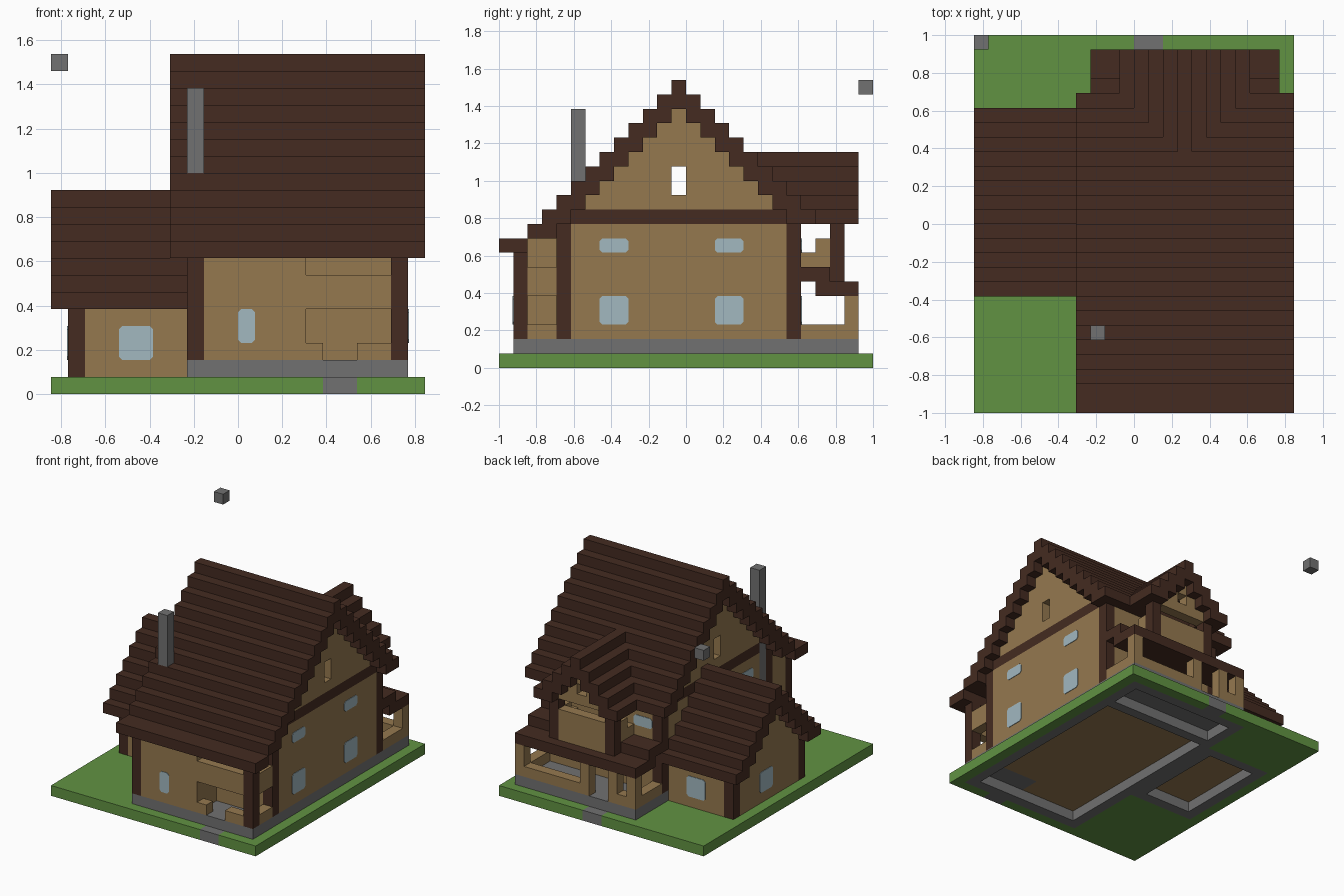
import bpy
import bmesh
from mathutils import Vector

UNIT = 2 / 26                      # one block of the grid
ORIGIN = Vector((-11, -13, 0))     # grid corner to centred frame

# Named grid lines: x
LEFT, RIGHT, WING, PORCH = 8, 20, 1, 15
# y
FRONT, RECESS, REAR, DECK = 1, 4, 20, 24
WING_FRONT, WING_REAR, BALCONY = 9, 19, 23
# z
SOIL, FLOOR, RAIL, LINTEL, SHELF, BEAM = 1, 2, 3, 5, 6, 10

if "Cube" in bpy.data.objects:
    bpy.data.objects.remove(bpy.data.objects["Cube"])


def make_material(name, red, green, blue):
    material = bpy.data.materials.new(name)
    material.use_nodes = True
    material.diffuse_color = (red, green, blue, 1)
    shader = material.node_tree.nodes["Principled BSDF"]
    shader.inputs["Base Color"].default_value = (red, green, blue, 1)
    shader.inputs["Roughness"].default_value = 0.9
    return material


WOOD = make_material("dark_wood", 0.058, 0.024, 0.015)
PLASTER = make_material("tan_plaster", 0.30, 0.19, 0.078)
GRASS = make_material("grass_green", 0.12, 0.29, 0.055)
STONE = make_material("stone_grey", 0.165, 0.165, 0.165)
GLASS = make_material("pale_blue_glass", 0.36, 0.48, 0.53)


def finish(name, material, bm):
    """Turn a bmesh in grid units into an object."""
    for vert in bm.verts:
        vert.co = (vert.co + ORIGIN) * UNIT
    mesh = bpy.data.meshes.new(name)
    bm.to_mesh(mesh)
    bm.free()
    mesh.materials.append(material)
    obj = bpy.data.objects.new(name, mesh)
    bpy.context.scene.collection.objects.link(obj)
    return obj


def span(value):
    """A single number means one block; a pair is a start and an end."""
    return value if isinstance(value, tuple) else (value, value + 1)


def blocks(name, material, *boxes):
    """One object out of axis-aligned boxes, each given as x, y, z spans."""
    bm = bmesh.new()
    for box in boxes:
        low, high = (Vector(ends) for ends in zip(*map(span, box)))
        cube = bmesh.ops.create_cube(bm, size=1)
        for vert in cube["verts"]:
            vert.co = (low + high) / 2 + vert.co * (high - low)
    return finish(name, material, bm)


def frame(xs, ys, zs):
    """Four boxes around a rectangle, one block thick."""
    (left, right), (front, back) = xs, ys
    return [(xs, front, zs), (xs, back - 1, zs),
            (left, (front + 1, back - 1), zs),
            (right - 1, (front + 1, back - 1), zs)]


def window(name, axis, plane, facing, across, up):
    """Thin pane with clipped corners, just proud of a wall."""
    bm = bmesh.new()
    cut = 0.2
    (a, b), (c, d) = across, up
    outline = [(a + cut, c), (b - cut, c), (b, c + cut), (b, d - cut),
               (b - cut, d), (a + cut, d), (a, d - cut), (a, c + cut)]
    offset = plane + facing * 0.05
    verts = [bm.verts.new((offset, s, t) if axis == "x" else (s, offset, t))
             for s, t in outline]
    face = bm.faces.new(verts)
    face.normal_update()
    if face.normal["xy".index(axis)] * facing < 0:
        face.normal_flip()
    ring = bmesh.ops.extrude_face_region(bm, geom=[face])["geom"]
    for vert in (v for v in ring if isinstance(v, bmesh.types.BMVert)):
        vert.co["xy".index(axis)] -= facing * 0.09
    bmesh.ops.recalc_face_normals(bm, faces=bm.faces)
    finish(name, GLASS, bm)


# Ground, paths and foundation
blocks("lawn", GRASS,
       ((0, 16), 0, 0), ((18, 22), 0, 0),
       ((0, 11), 25, 0), ((13, 22), 25, 0),
       (21, (FRONT, 25), 0), ((0, LEFT), (FRONT, WING_FRONT), 0),
       ((0, LEFT), (REAR, 25), 0), (0, (WING_FRONT, REAR), 0))
blocks("front_path", STONE, ((16, 18), 0, 0))
blocks("back_path", STONE, ((11, 13), 25, 0))
blocks("foundation", STONE, *frame((LEFT, 21), (FRONT, 25), (0, FLOOR)),
       ((LEFT + 1, RIGHT), REAR, (0, FLOOR)))
blocks("wing_foundation", STONE,
       *frame((WING, LEFT), (WING_FRONT, REAR), (0, SOIL)))
blocks("porch_floors", STONE, ((PORCH, RIGHT), (2, RECESS), SOIL),
       ((LEFT + 1, RIGHT), (REAR + 1, DECK), SOIL))
blocks("house_floor", PLASTER, ((LEFT + 1, PORCH), (2, RECESS), SOIL),
       ((LEFT + 1, RIGHT), (RECESS, REAR), SOIL))
blocks("wing_floor", PLASTER, ((2, LEFT), (WING_FRONT + 1, WING_REAR), SOIL))

# Main house walls and timber
storey = (FLOOR, BEAM)
blocks("main_walls", PLASTER,
       (RIGHT, (RECESS + 1, REAR), storey), (LEFT, (6, REAR), storey),
       ((LEFT + 1, RIGHT), REAR, storey), ((PORCH, RIGHT), RECESS, storey))
blocks("front_room_walls", PLASTER,
       ((LEFT + 1, PORCH), FRONT, (FLOOR, 8)),
       (LEFT, (2, RECESS), (FLOOR, 9)), (PORCH - 1, (2, RECESS), (FLOOR, 9)))
blocks("main_posts", WOOD,
       *[(x, y, storey) for x in (LEFT, RIGHT) for y in (RECESS, REAR)],
       *[(x, FRONT, (FLOOR, 8)) for x in (LEFT, RIGHT)])
blocks("wall_beams", WOOD, (RIGHT, (RECESS + 1, REAR), BEAM),
       (LEFT, (6, REAR), BEAM))

# Front porch rails and upper panels
panel = (LINTEL, 7)
blocks("front_porch_rail", PLASTER, (PORCH, FRONT, FLOOR),
       ((18, RIGHT), FRONT, FLOOR), (RIGHT, (2, RECESS), FLOOR))
blocks("front_porch_panels", PLASTER, ((PORCH, RIGHT), FRONT, panel),
       (RIGHT, (2, RECESS), panel))

# Main roof: one step per row, two blocks thick, flat at the eaves
RIDGE = 12


def main_top(y):
    return max(RIDGE + 8 - abs(y - RIDGE), 9)


def main_bottom(y):
    eave = 10 if y > RIDGE else 9 if y > 1 else 8
    return max(main_top(y) - 2, eave)


blocks("main_roof", WOOD,
       *[((7, 22), y, (main_bottom(y), main_top(y))) for y in range(22)])

# Gable ends with a slot window in the middle
for side, x in (("left", LEFT), ("right", RIGHT)):
    columns = [(x, y, (BEAM + 1, main_bottom(y)))
               for y in range(6, REAR - 1) if y != RIDGE]
    blocks(side + "_gable", PLASTER, *columns,
           (x, RIDGE, BEAM + 1), (x, RIDGE, (14, 18)))

# Side wing
WING_RIDGE = 14


def wing_top(y):
    return RIDGE - abs(y - WING_RIDGE)


def wing_bottom(y):
    return max(wing_top(y) - 2, LINTEL)


blocks("wing_roof", WOOD,
       *[((0, LEFT), y, (wing_bottom(y), wing_top(y))) for y in range(8, 21)])
blocks("wing_walls", PLASTER,
       *[((2, LEFT), y, (SOIL, LINTEL)) for y in (WING_FRONT, WING_REAR)],
       *[(WING, y, (SOIL, wing_bottom(y)))
         for y in range(WING_FRONT + 1, WING_REAR)])
blocks("wing_posts", WOOD,
       *[(WING, y, (SOIL, LINTEL)) for y in (WING_FRONT, WING_REAR)])

# Back porch
blocks("back_porch_posts", PLASTER,
       *[(x, DECK, (FLOOR, LINTEL)) for x in (LEFT, 10, 13, RIGHT)])
blocks("back_porch_rail", PLASTER,
       ((LEFT + 1, 10), DECK, FLOOR), ((14, RIGHT), DECK, FLOOR),
       *[(x, (REAR + 1, DECK), FLOOR) for x in (LEFT, RIGHT)])
blocks("back_porch_roof", WOOD, ((LEFT, 21), (22, 25), LINTEL),
       ((LEFT, 21), (REAR + 1, BALCONY), SHELF))

# Balcony under the cross gable
CROSS = 14


def cross_top(x):
    return 15 - abs(x - CROSS)


def cross_bottom(x):
    return max(cross_top(x) - 2, BEAM)


sides = (CROSS - 3, CROSS + 3)
blocks("cross_roof", WOOD,
       *[(x, (33 - cross_top(x), 25), (cross_bottom(x), cross_top(x)))
         for x in range(CROSS - 4, CROSS + 5)])
blocks("balcony_posts", WOOD, *[(x, BALCONY, (SHELF, BEAM)) for x in sides])
blocks("balcony_rail", PLASTER, ((12, 17), BALCONY, (SHELF, 9)),
       *[(x, 21, 7) for x in sides], *[(x, 22, (7, 9)) for x in sides])
blocks("balcony_gable", PLASTER,
       *[(x, BALCONY, (BEAM, cross_bottom(x)))
         for x in range(12, 17) if x != CROSS],
       (CROSS, BALCONY, BEAM), (CROSS, BALCONY, RIDGE))

# Chimney and the loose block in the sky
blocks("chimney", STONE, (LEFT, 5, (FLOOR, 18)))
blocks("floating_block", STONE, (0, 25, 19))

# Windows
low, high, wing_sill = (RAIL, LINTEL), (8, 9), (2, 4)
for place, across in (("front", (7, 9)), ("rear", (15, 17))):
    window(place + "_right_lower_window", "x", 21, 1, across, low)
    window(place + "_right_upper_window", "x", 21, 1, across, high)
window("left_upper_window", "x", LEFT, -1, (7, 9), high)
window("front_window", "y", FRONT, -1, (11, 12), low)
window("back_upper_window", "y", REAR + 1, 1, (9, 11), high)
window("back_lower_window", "y", REAR + 1, 1, (16, 18), low)
window("wing_front_window", "y", WING_FRONT, -1, (4, 6), wing_sill)
window("wing_back_window", "y", REAR, 1, (4, 6), wing_sill)
window("wing_side_window", "x", WING, -1, (14, 16), wing_sill)
